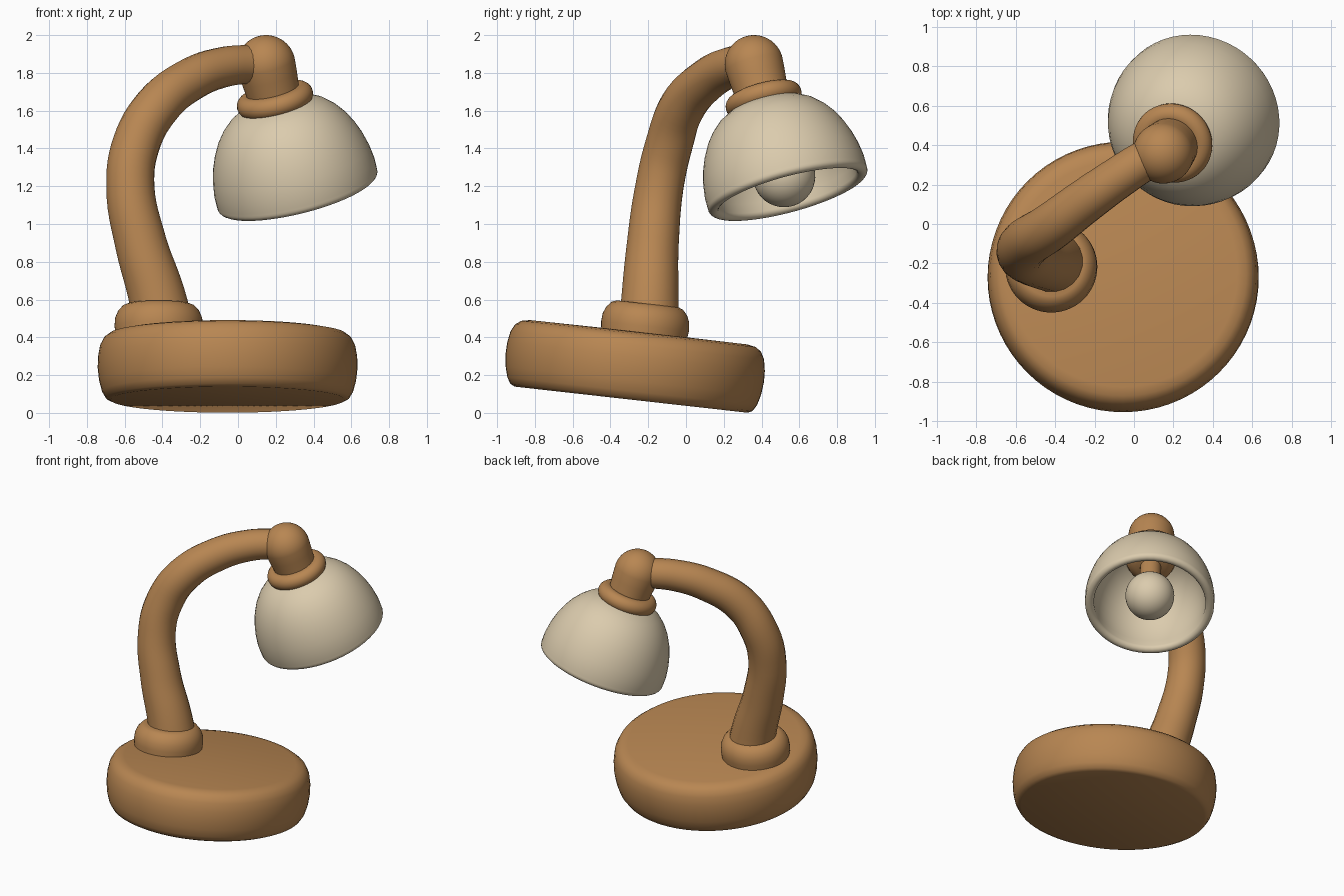
import bpy, bmesh, math
from mathutils import Vector

if "Cube" in bpy.data.objects:
    bpy.data.objects.remove(bpy.data.objects["Cube"])


def material(name, rgb):
    m = bpy.data.materials.new(name)
    m.diffuse_color = (*rgb, 1)
    m.use_nodes = True
    m.node_tree.nodes["Principled BSDF"].inputs["Base Color"].default_value = m.diffuse_color
    return m


WOOD = material("warm brown", (0.48, 0.24, 0.085))
CREAM = material("cream", (0.71, 0.60, 0.42))


def lathe(name, profile, origin, axis, mat, segments=56):
    """Spin a (radius, height) profile around an axis through origin."""
    bm = bmesh.new()
    verts = [bm.verts.new((r, 0, h)) for r, h in profile]
    edges = [bm.edges.new(pair) for pair in zip(verts, verts[1:])]
    bmesh.ops.spin(bm, geom=verts + edges, cent=(0, 0, 0), axis=(0, 0, 1),
                   angle=math.tau, steps=segments)
    bmesh.ops.remove_doubles(bm, verts=bm.verts, dist=0.0005)
    bmesh.ops.recalc_face_normals(bm, faces=bm.faces)
    mesh = bpy.data.meshes.new(name)
    bm.to_mesh(mesh)
    bm.free()
    obj = bpy.data.objects.new(name, mesh)
    bpy.context.collection.objects.link(obj)
    obj.location = origin
    obj.rotation_euler = Vector(axis).to_track_quat('Z', 'Y').to_euler()
    finish(obj, mat)
    return obj


def finish(obj, mat):
    obj.data.materials.clear()
    obj.data.materials.append(mat)
    bpy.ops.object.select_all(action='DESELECT')
    bpy.context.view_layer.objects.active = obj
    obj.select_set(True)
    bpy.ops.object.shade_smooth_by_angle(angle=math.radians(50))


def arc(cr, ch, rad, a0, a1, n=10):
    """Arc points in the (radius, height) plane, angles in degrees."""
    return [(max(0, cr + rad * math.cos(math.radians(a0 + (a1 - a0) * i / n))),
             ch + rad * math.sin(math.radians(a0 + (a1 - a0) * i / n)))
            for i in range(n + 1)]


# Tilted pebble-like base and the collar standing on it
BASE_AXIS = (0, 0.112, 1)
lathe("base", [(0, 0), (0.62, 0), (0.645, 0.012), (0.665, 0.045), (0.68, 0.1),
               (0.688, 0.17), (0.686, 0.23), (0.675, 0.29), (0.655, 0.328),
               (0.625, 0.35), (0.58, 0.359), (0, 0.362)],
      (-0.055, -0.29, 0.07), BASE_AXIS, WOOD, 72)
lathe("arm_collar", [(0, -0.04), (0.225, -0.04), (0.234, 0.03), (0.23, 0.075),
                     (0.215, 0.11), (0.19, 0.138), (0.165, 0.148), (0, 0.15)],
      (-0.42, -0.22, 0.43), BASE_AXIS, WOOD)

# Curved, tapering arm: x, y, z, radius
path = [(-0.40, -0.195, 0.48, 0.16), (-0.43, -0.19, 0.62, 0.152),
        (-0.515, -0.175, 0.9, 0.138), (-0.57, -0.14, 1.2, 0.128),
        (-0.54, -0.09, 1.42, 0.126), (-0.43, -0.02, 1.62, 0.122),
        (-0.25, 0.115, 1.765, 0.114), (-0.08, 0.235, 1.83, 0.107),
        (0.06, 0.325, 1.845, 0.103), (0.13, 0.36, 1.845, 0.10)]
curve = bpy.data.curves.new("arm", 'CURVE')
curve.dimensions = '3D'
curve.bevel_depth = 1.0
curve.bevel_resolution = 8
curve.resolution_u = 6
curve.use_fill_caps = True
spline = curve.splines.new('BEZIER')
spline.bezier_points.add(len(path) - 1)
for point, (x, y, z, r) in zip(spline.bezier_points, path):
    point.co = (x, y, z)
    point.radius = r
    point.handle_left_type = point.handle_right_type = 'AUTO'
arm = bpy.data.objects.new("arm", curve)
bpy.context.collection.objects.link(arm)
bpy.context.view_layer.objects.active = arm
arm.select_set(True)
bpy.ops.object.convert(target='MESH')
finish(bpy.context.view_layer.objects.active, WOOD)

# Lamp head: every part turns around one slanted axis, from the rim upward
RIM = (0.32, 0.545, 1.16)
HEAD_AXIS = (-0.25, -0.27, 1)

# Hollow shade: outer wall from the top, round rim, then inner wall
outer = [(0.12, 0.518), (0.2, 0.496), (0.26, 0.462), (0.31, 0.415), (0.35, 0.362),
         (0.383, 0.3), (0.408, 0.235), (0.426, 0.165), (0.436, 0.095), (0.436, 0.045)]
rim = arc(0.406, 0.028, 0.03, 10, -180, 10)
inner = [(0.378, 0.08), (0.374, 0.15), (0.36, 0.22), (0.335, 0.29), (0.3, 0.35),
         (0.25, 0.41), (0.19, 0.45), (0.12, 0.47), (0.12, 0.518)]
lathe("shade", outer + rim + inner, RIM, HEAD_AXIS, CREAM)

# Rounded ring, domed cap, socket and bulb
lathe("shade_ring", arc(0.15, 0.53, 0.056, 0, 360, 20), RIM, HEAD_AXIS, WOOD)
lathe("head_cap", [(0, 0.48), (0.138, 0.48), (0.14, 0.56), (0.15, 0.66)]
      + arc(0, 0.73, 0.155, 0, 90, 12), RIM, HEAD_AXIS, WOOD)
lathe("bulb_socket", [(0, 0.40), (0.10, 0.40), (0.15, 0.425), (0.165, 0.46),
                      (0.15, 0.5), (0, 0.5)], RIM, HEAD_AXIS, WOOD)
lathe("bulb_neck", [(0.07, 0.22), (0.07, 0.42)], RIM, HEAD_AXIS, WOOD, 32)
lathe("bulb", arc(0, 0.10, 0.165, -90, 90, 20), RIM, HEAD_AXIS, CREAM, 40)
